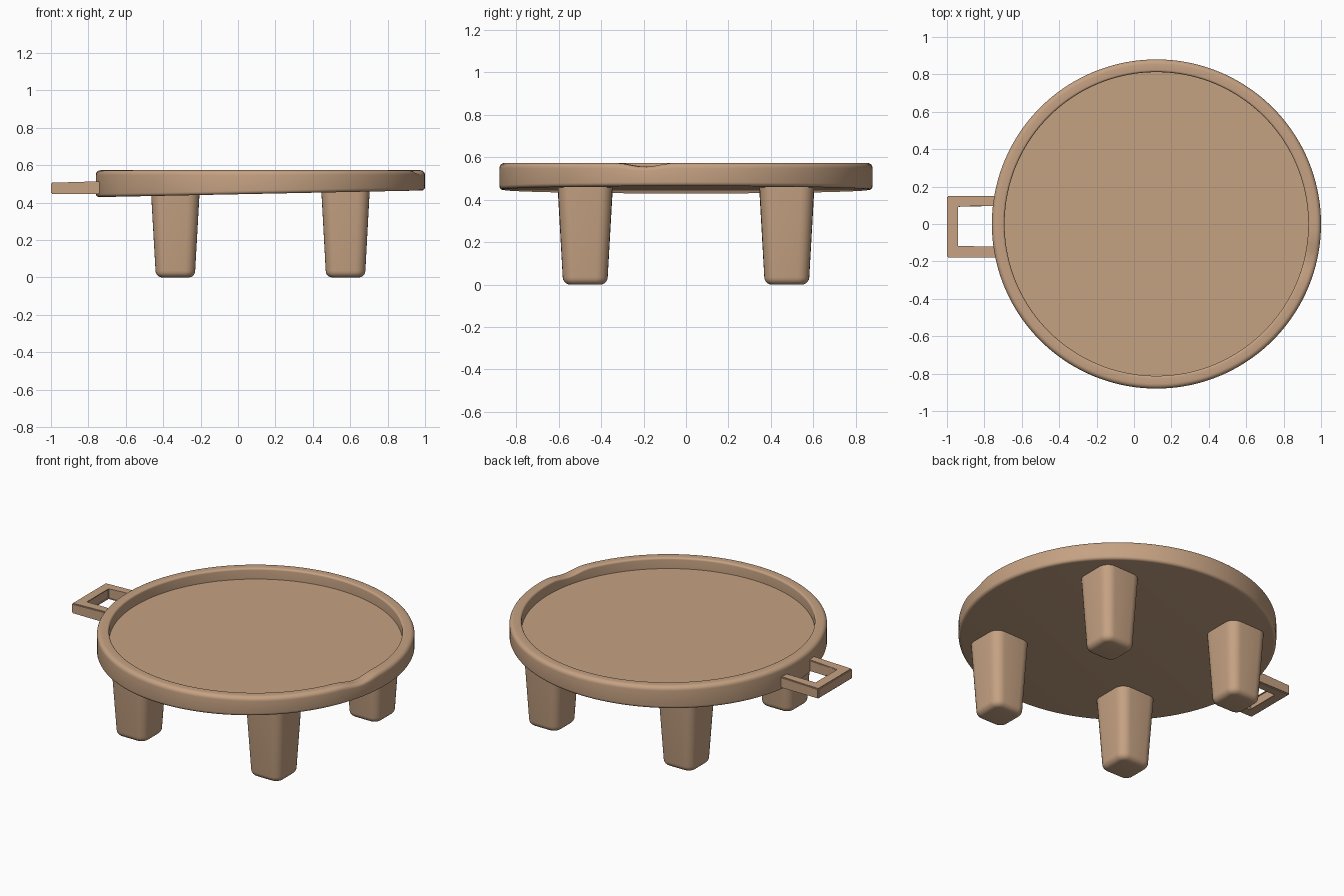
import bpy, bmesh, math

old = bpy.data.objects.get("Cube")
if old:
    bpy.data.objects.remove(old)

clay = bpy.data.materials.new("tan clay")
clay.use_nodes = True
colour = (0.56, 0.36, 0.225, 1)
clay.diffuse_color = colour
clay.node_tree.nodes["Principled BSDF"].inputs["Base Color"].default_value = colour

CENTRE_X, RADIUS, TOP, FLOOR, INNER = 0.12, 0.88, 0.573, 0.507, 0.812


def underside(x):
    """Height of the gently sloping underside."""
    return 0.447 + 0.018 * (x - CENTRE_X) / RADIUS


def finish(bm, name, angle=40):
    bmesh.ops.recalc_face_normals(bm, faces=bm.faces)
    mesh = bpy.data.meshes.new(name)
    bm.to_mesh(mesh)
    bm.free()
    mesh.materials.append(clay)
    obj = bpy.data.objects.new(name, mesh)
    bpy.context.collection.objects.link(obj)
    bpy.ops.object.select_all(action="DESELECT")
    obj.select_set(True)
    bpy.context.view_layer.objects.active = obj
    bpy.ops.object.shade_smooth_by_angle(angle=math.radians(angle))
    return obj


def loft(bm, rings):
    """Skin closed rings of points and cap both ends."""
    loops = [[bm.verts.new(p) for p in ring] for ring in rings]
    n = len(loops[0])
    for a, b in zip(loops, loops[1:]):
        for i in range(n):
            j = (i + 1) % n
            bm.faces.new((a[i], a[j], b[j], b[i]))
    bm.faces.new(loops[0])
    bm.faces.new(loops[-1])


def arc(r, z, size, start, end, steps=5):
    """Quarter-round points around a profile corner centre."""
    turns = [math.radians(start + (end - start) * i / steps) for i in range(steps + 1)]
    return [(r + size * math.cos(t), z + size * math.sin(t)) for t in turns]


# Round tray: recessed floor, rounded rim, shallow pouring dip
SEGMENTS, DIP_ANGLE, DIP_WIDTH, DIP_DEPTH = 144, -0.23, 0.17, 0.018
profile = [(INNER, FLOOR)]
profile += arc(INNER + 0.012, TOP - 0.012, 0.012, 180, 90)
profile += arc(RADIUS - 0.025, TOP - 0.025, 0.025, 90, 0)
rounding = arc(RADIUS - 0.018, 0.018, 0.018, 0, -90)


def dip(angle, z):
    t = min(abs(angle - DIP_ANGLE) / DIP_WIDTH, 1)
    height = max(0, (z - FLOOR) / (TOP - FLOOR))
    return DIP_DEPTH * height * (1 + math.cos(math.pi * t)) / 2


def tray_ring(r, z, from_underside):
    ring = []
    for i in range(SEGMENTS):
        a = 2 * math.pi * i / SEGMENTS - math.pi
        x, y = CENTRE_X + r * math.cos(a), r * math.sin(a)
        ring.append((x, y, z + underside(x) if from_underside else z - dip(a, z)))
    return ring


bm = bmesh.new()
loft(bm, [tray_ring(r, z, False) for r, z in profile]
     + [tray_ring(r, z, True) for r, z in rounding])
finish(bm, "tray")


# Four tapered legs with rounded corners and feet
def rounded_square(cx, cy, half, corner, z=None):
    ring = []
    for q, (sx, sy) in enumerate(((1, 1), (-1, 1), (-1, -1), (1, -1))):
        for i in range(7):
            a = math.pi / 2 * (q + i / 6)
            x = cx + sx * (half - corner) + corner * math.cos(a)
            y = cy + sy * (half - corner) + corner * math.sin(a)
            ring.append((x, y, underside(x) + 0.02 if z is None else z))
    return ring


def add_leg(name, cx, cy):
    foot, half, corner = 0.035, 0.106, 0.055
    rings = []
    for i in range(6):
        a = math.pi / 2 * i / 5
        inset = foot * (1 - math.sin(a))
        rings.append(rounded_square(cx, cy, half - inset, corner - inset,
                                    foot * (1 - math.cos(a))))
    rings.append(rounded_square(cx, cy, 0.13, 0.062))
    bm = bmesh.new()
    loft(bm, rings)
    finish(bm, name, 50)


for side, sx in (("left", 1), ("right", -1)):
    for end, sy in (("front", -1), ("back", 1)):
        add_leg(f"{end}_{side}_leg", CENTRE_X + sx * 0.455, sy * 0.475)

# Open square handle: one U-shaped bar reaching into the tray wall
outer = [(-0.72, -0.178), (-1, -0.178), (-1, 0.15), (-0.72, 0.15)]
inner = [(-0.72, 0.097), (-0.945, 0.097), (-0.945, -0.122), (-0.72, -0.122)]
bm = bmesh.new()
loft(bm, [[(x, y, z + 0.03 * (x + 1) * (z > 0.48)) for x, y in outer + inner]
          for z in (0.445, 0.506)])
bmesh.ops.bevel(bm, geom=bm.edges[:], offset=0.005, segments=2, affect="EDGES")
finish(bm, "handle", 30)
